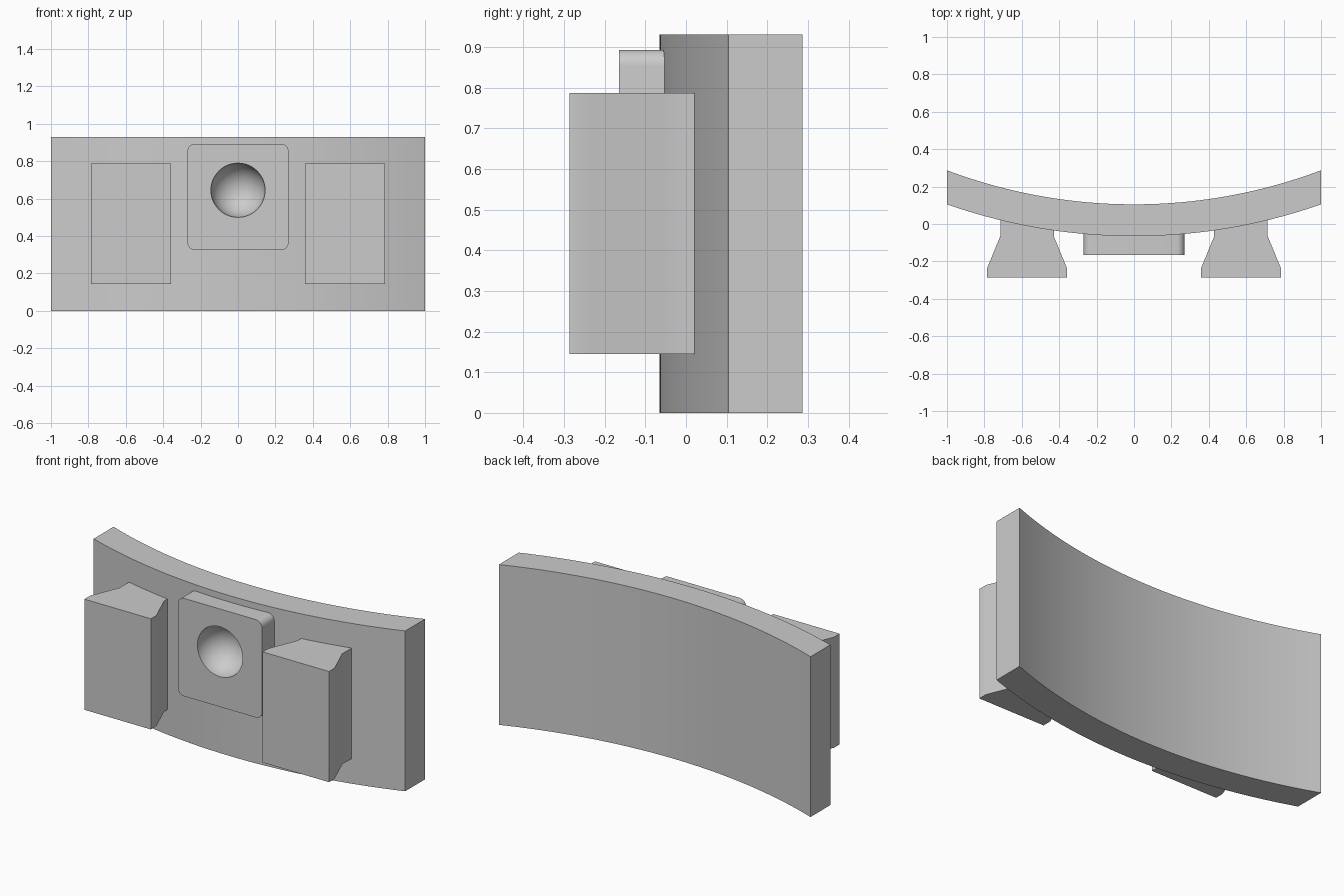
import bpy, bmesh, math
from mathutils import Matrix

cube = bpy.data.objects.get("Cube")
if cube:
    bpy.data.objects.remove(cube, do_unlink=True)

grey = bpy.data.materials.new("plain grey")
grey.use_nodes = True
grey.diffuse_color = (0.6, 0.6, 0.6, 1)
grey.node_tree.nodes["Principled BSDF"].inputs["Base Color"].default_value = (0.6, 0.6, 0.6, 1)


def finish(bm, name):
    bmesh.ops.recalc_face_normals(bm, faces=bm.faces)
    mesh = bpy.data.meshes.new(name)
    bm.to_mesh(mesh)
    bm.free()
    mesh.materials.append(grey)
    obj = bpy.data.objects.new(name, mesh)
    bpy.context.collection.objects.link(obj)
    return obj


def select(obj):
    bpy.ops.object.select_all(action='DESELECT')
    obj.select_set(True)
    bpy.context.view_layer.objects.active = obj


def prism(name, points, offset):
    """Extrude a closed outline along an offset vector."""
    bm = bmesh.new()
    face = bm.faces.new([bm.verts.new(p) for p in points])
    new = bmesh.ops.extrude_face_region(bm, geom=[face])["geom"]
    bmesh.ops.translate(bm, vec=offset, verts=[v for v in new if isinstance(v, bmesh.types.BMVert)])
    return finish(bm, name)


def arc(y_mid, sag, steps=48):
    """Shallow arc across the full width, bulging towards the front."""
    radius = (1 + sag * sag) / (2 * sag)
    half = math.asin(1 / radius)
    angles = [half * (2 * i / steps - 1) for i in range(steps + 1)]
    return [(radius * math.sin(a), y_mid + radius * (1 - math.cos(a)), 0) for a in angles]


# Curved back plate
plate = prism("curved_plate", arc(-0.065, 0.17) + arc(0.105, 0.182)[::-1], (0, 0, 0.93))

# Flared blocks on both sides
half_profile = [(0.213, -0.287), (0.213, -0.235), (0.143, -0.065), (0.143, 0.021)]
outline = half_profile + [(-x, y) for x, y in reversed(half_profile)]
blocks = [prism(name, [(cx + x, y, 0.145) for x, y in outline], (0, 0, 0.642))
          for name, cx in (("left_block", 0.572), ("right_block", -0.572))]

# Centre pad with rounded corners
r, hw, z0, z1 = 0.04, 0.27, 0.325, 0.893
corners = [(hw - r, z1 - r), (r - hw, z1 - r), (r - hw, z0 + r), (hw - r, z0 + r)]
pad_outline = []
for k, (cx, cz) in enumerate(corners):
    for i in range(9):
        a = math.pi / 2 * (k + i / 8)
        pad_outline.append((cx + r * math.cos(a), -0.165, cz + r * math.sin(a)))
pad = prism("centre_pad", pad_outline, (0, 0.12, 0))

# Round socket cut into the pad and the plate behind it
bm = bmesh.new()
bmesh.ops.create_uvsphere(bm, u_segments=48, v_segments=24, radius=0.145,
                          matrix=Matrix.Translation((0, -0.165, 0.645)) @ Matrix.Rotation(math.pi / 2, 4, 'X'))
cutter = finish(bm, "socket_cutter")
cutter.hide_render = True
for obj in (pad, plate):
    cut = obj.modifiers.new("socket", 'BOOLEAN')
    cut.operation = 'DIFFERENCE'
    cut.solver = 'EXACT'
    cut.object = cutter
    select(obj)
    bpy.ops.object.modifier_apply(modifier=cut.name)
bpy.data.objects.remove(cutter, do_unlink=True)

for obj in [plate, pad] + blocks:
    select(obj)
    bpy.ops.object.shade_smooth_by_angle(angle=math.radians(30))
